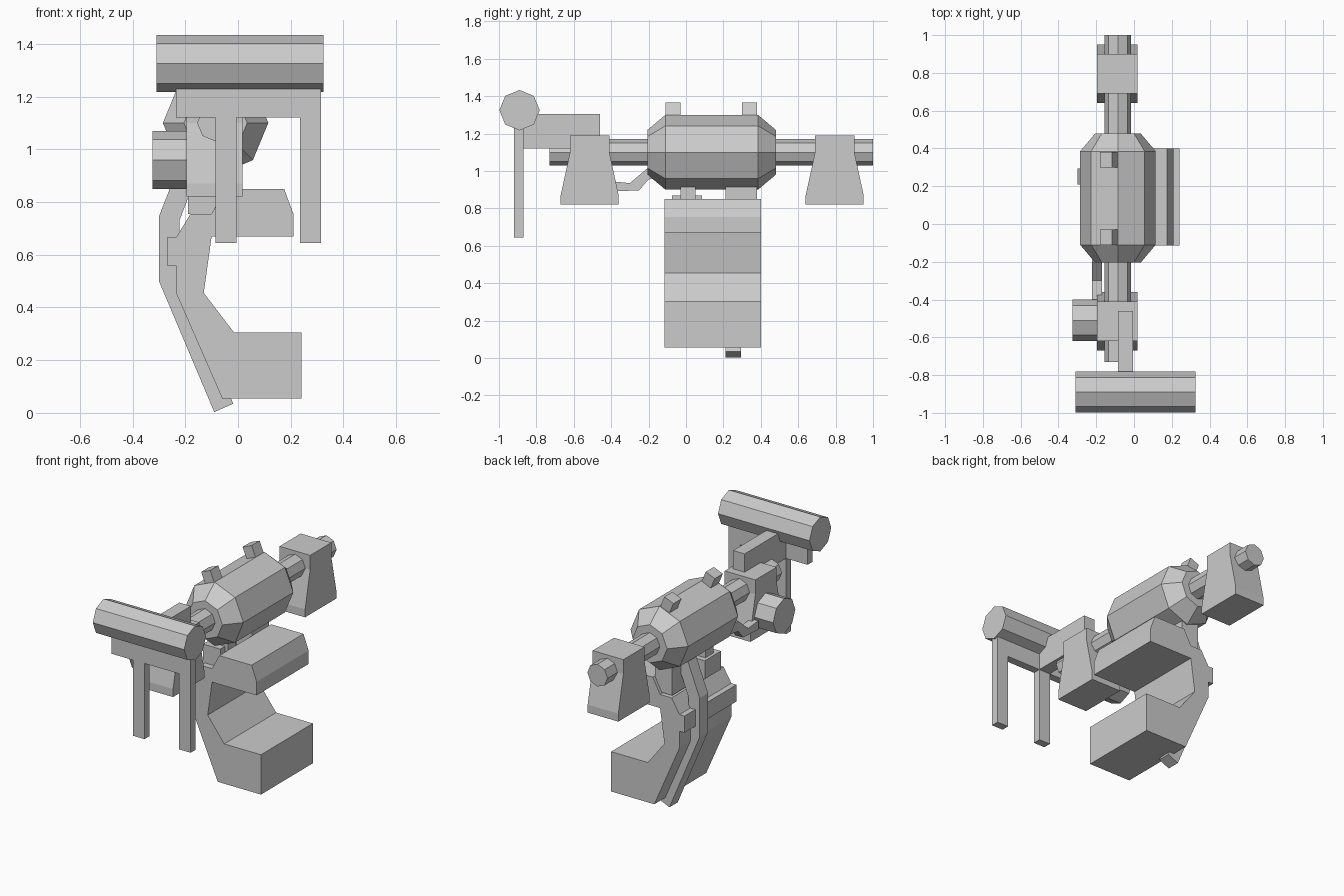
import bpy, bmesh, math
from mathutils import Matrix, Vector

cube = bpy.data.objects.get("Cube")
if cube:
    bpy.data.objects.remove(cube)

grey = bpy.data.materials.new("plain grey")
grey.use_nodes = True
grey.diffuse_color = (0.6, 0.6, 0.6, 1)
grey.node_tree.nodes["Principled BSDF"].inputs["Base Color"].default_value = (0.6, 0.6, 0.6, 1)


def finish(name, bm):
    bmesh.ops.recalc_face_normals(bm, faces=bm.faces)
    mesh = bpy.data.meshes.new(name)
    bm.to_mesh(mesh)
    bm.free()
    mesh.materials.append(grey)
    obj = bpy.data.objects.new(name, mesh)
    bpy.context.collection.objects.link(obj)
    return obj


def box(name, x, y, z, tilt=0):
    """Box from (min, max) ranges, tilted about its own y axis."""
    bm = bmesh.new()
    centre = Vector([sum(r) / 2 for r in (x, y, z)])
    size = [r[1] - r[0] for r in (x, y, z)]
    m = Matrix.Translation(centre) @ Matrix.Rotation(tilt, 4, 'Y') @ Matrix.Diagonal((*size, 1))
    bmesh.ops.create_cube(bm, size=1, matrix=m)
    return finish(name, bm)


def prism(name, points, axis, lo, hi):
    """Extrude an outline: (x, z) points along y, or (y, z) points along x."""
    bm = bmesh.new()
    place = (lambda a, b: (a, lo, b)) if axis == 'Y' else (lambda a, b: (lo, a, b))
    face = bm.faces.new([bm.verts.new(place(a, b)) for a, b in points])
    new = bmesh.ops.extrude_face_region(bm, geom=[face])["geom"]
    move = (0, hi - lo, 0) if axis == 'Y' else (hi - lo, 0, 0)
    bmesh.ops.translate(bm, vec=move, verts=[v for v in new if isinstance(v, bmesh.types.BMVert)])
    return finish(name, bm)


def octagon_bar(name, axis, centre, stations):
    """Eight-sided bar through (position, radius) stations."""
    bm = bmesh.new()
    rings = []
    for pos, r in stations:
        ring = []
        for i in range(8):
            a = i * math.pi / 4
            u, w = centre[0] + r * math.cos(a), centre[1] + r * math.sin(a)
            ring.append(bm.verts.new((u, pos, w) if axis == 'Y' else (pos, u, w)))
        rings.append(ring)
    for p, q in zip(rings, rings[1:]):
        for i in range(8):
            j = (i + 1) % 8
            bm.faces.new((p[i], p[j], q[j], q[i]))
    bm.faces.new(rings[0])
    bm.faces.new(rings[-1])
    return finish(name, bm)


# Main drum and the shaft through it
AX, AZ = -0.085, 1.1
octagon_bar("drum", 'Y', (AX, AZ), [(-0.205, 0.12), (-0.11, 0.2), (0.385, 0.2), (0.48, 0.12)])
octagon_bar("shaft", 'Y', (AX, AZ), [(-0.73, 0.07), (1.0, 0.07)])

# Tilted lugs on top of the drum
for name, y in (("front_lug", -0.07), ("rear_lug", 0.34)):
    box(name, (-0.167, -0.099), (y - 0.04, y + 0.04), (1.28, 1.355), -math.pi / 8)

# Flared bearing blocks
half = [(0.105, 1.19), (0.105, 1.1), (0.155, 0.87), (0.155, 0.82)]
for name, y in (("front_bearing", -0.515), ("rear_bearing", 0.795)):
    outline = [(y + d, z) for d, z in half] + [(y - d, z) for d, z in reversed(half)]
    prism(name, outline, 'X', -0.195, 0.018)

# Side knob
octagon_bar("side_knob", 'X', (-0.51, 0.96), [(-0.325, 0.11), (-0.18, 0.11)])

# Cross roller, its forked plate and the connecting beam
octagon_bar("cross_roller", 'X', (-0.89, 1.325), [(-0.31, 0.108), (0.325, 0.108)])
prism("fork_plate", [(-0.235, 1.26), (-0.235, 1.12), (-0.085, 1.12), (-0.085, 0.645),
                     (-0.005, 0.645), (-0.005, 1.12), (0.235, 1.12), (0.235, 0.645),
                     (0.315, 0.645), (0.315, 1.26)], 'Y', -0.92, -0.87)
box("beam", (-0.085, -0.005), (-0.88, -0.46), (1.12, 1.305))

# Hooked stand with its outer ledge
prism("hooked_stand", [(0.175, 0.85), (0.21, 0.755), (0.21, 0.67), (-0.1, 0.67),
                       (-0.13, 0.455), (-0.015, 0.305), (0.24, 0.305), (0.24, 0.055),
                       (-0.06, 0.055), (-0.235, 0.455), (-0.235, 0.56), (-0.27, 0.56),
                       (-0.27, 0.665), (-0.235, 0.665), (-0.18, 0.755), (-0.1, 0.755),
                       (-0.05, 0.85)], 'Y', -0.115, 0.4)

# Bent strap behind the stand
prism("strap", [(-0.2, 1.0), (-0.3, 0.745), (-0.3, 0.5), (-0.09, 0.003), (-0.018, 0.035),
                (-0.222, 0.515), (-0.222, 0.73), (-0.13, 0.97)], 'Y', 0.21, 0.293)

# Mounts between drum and stand
for name, lo, hi in (("front_mount", -0.03, 0.05), ("rear_mount", 0.21, 0.38)):
    box(name, (-0.17, -0.05), (lo, hi), (0.76, 0.95))
box("mount_pad", (-0.19, -0.07), (-0.075, 0.085), (0.755, 0.87))

# Bent arm from the drum to the front bearing
prism("bent_arm", [(-0.4, 0.945), (-0.3, 0.935), (-0.2, 1.02), (-0.1, 1.02), (-0.1, 0.97),
                   (-0.2, 0.955), (-0.25, 0.897), (-0.4, 0.89)], 'X', -0.222, -0.17)
